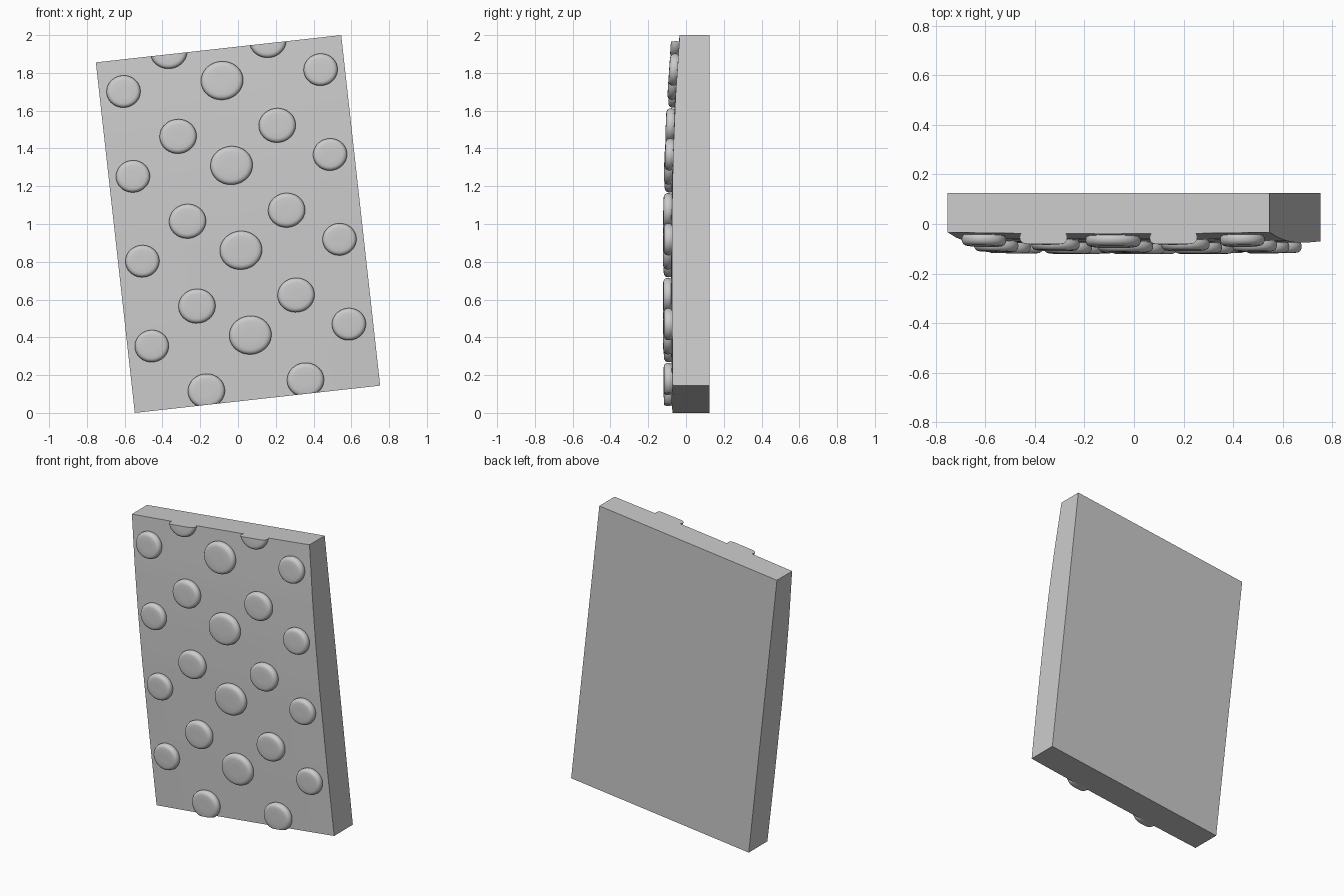
import bpy, bmesh, math

if "Cube" in bpy.data.objects:
    bpy.data.objects.remove(bpy.data.objects["Cube"])

HW, HH, BACK = 0.6535, 0.9335, 0.125   # half width, half height, back plane
TILT = math.radians(-6.34)


def surf(u, v):
    """y of the gently crowned front face, falling back towards the top."""
    pts = [(-0.94, -0.070), (-0.55, -0.074), (0.0, -0.074),
           (0.3, -0.068), (0.6, -0.056), (0.94, -0.033)]
    y = pts[0][1] if v < pts[0][0] else pts[-1][1]
    for (a, ya), (b, yb) in zip(pts, pts[1:]):
        if a <= v <= b:
            y = ya + (yb - ya) * (v - a) / (b - a)
    return y - 0.006 * (1 - (u / HW) ** 2)


def finish(bm, name):
    bmesh.ops.recalc_face_normals(bm, faces=bm.faces)
    me = bpy.data.meshes.new(name)
    bm.to_mesh(me)
    bm.free()
    ob = bpy.data.objects.new(name, me)
    bpy.context.collection.objects.link(ob)
    ob.location.z = 1.0
    ob.rotation_euler.y = TILT
    bpy.ops.object.select_all(action='DESELECT')
    ob.select_set(True)
    bpy.context.view_layer.objects.active = ob
    bpy.ops.object.shade_smooth_by_angle(angle=math.radians(35))
    return ob


# slab: gridded front face pulled back to a flat rear
bm = bmesh.new()
NU, NV = 12, 24
grid = []
for j in range(NV + 1):
    v = -HH + 2 * HH * j / NV
    grid.append([])
    for i in range(NU + 1):
        u = -HW + 2 * HW * i / NU
        grid[-1].append(bm.verts.new((u, surf(u, v), v)))
for j in range(NV):
    for i in range(NU):
        bm.faces.new((grid[j][i], grid[j][i + 1], grid[j + 1][i + 1], grid[j + 1][i]))
ext = bmesh.ops.extrude_face_region(bm, geom=bm.faces[:], use_keep_orig=True)
for g in ext["geom"]:
    if isinstance(g, bmesh.types.BMVert):
        g.co.y = BACK
finish(bm, "slab")


# rounded studs, trimmed where they overrun the slab ends
PROFILE = [(0.93, -0.02), (0.94, 0.0), (0.985, 0.007), (1.0, 0.016), (0.985, 0.026),
           (0.93, 0.035), (0.84, 0.040), (0.72, 0.042), (0.35, 0.042)]
SEG = 40


def stud(name, cu, cv, ru, rv):
    bm = bmesh.new()
    rings = []
    for f, h in PROFILE:
        ring = []
        for k in range(SEG):
            a = 2 * math.pi * k / SEG
            u, v = cu + f * ru * math.cos(a), cv + f * rv * math.sin(a)
            ring.append(bm.verts.new((u, surf(u, v) - h, v)))
        rings.append(ring)
    for lo, hi in zip(rings, rings[1:]):
        for k in range(SEG):
            n = (k + 1) % SEG
            bm.faces.new((lo[k], lo[n], hi[n], hi[k]))
    bm.faces.new(rings[0])
    bm.faces.new(rings[-1])
    if abs(cv) + rv > HH:
        s = math.copysign(1, cv)
        cut = bmesh.ops.bisect_plane(bm, geom=bm.verts[:] + bm.edges[:] + bm.faces[:],
                                     plane_co=(0, 0, s * HH), plane_no=(0, 0, s),
                                     clear_outer=True)
        edges = [g for g in cut["geom_cut"] if isinstance(g, bmesh.types.BMEdge)]
        bmesh.ops.contextual_create(bm, geom=edges)
    finish(bm, name)


PITCH = 0.452
# three-stud rows: large centre, small outer
for r in range(4):
    v = -0.592 + PITCH * r
    stud("centre_stud", 0.0, v, 0.112, 0.102)
    for s in (-1, 1):
        stud("outer_stud", s * 0.525, v, 0.090, 0.085)
# two-stud rows between them
for r in range(5):
    v = -0.860 + PITCH * r
    for s in (-1, 1):
        stud("inner_stud", s * 0.264, v, 0.098, 0.091)
